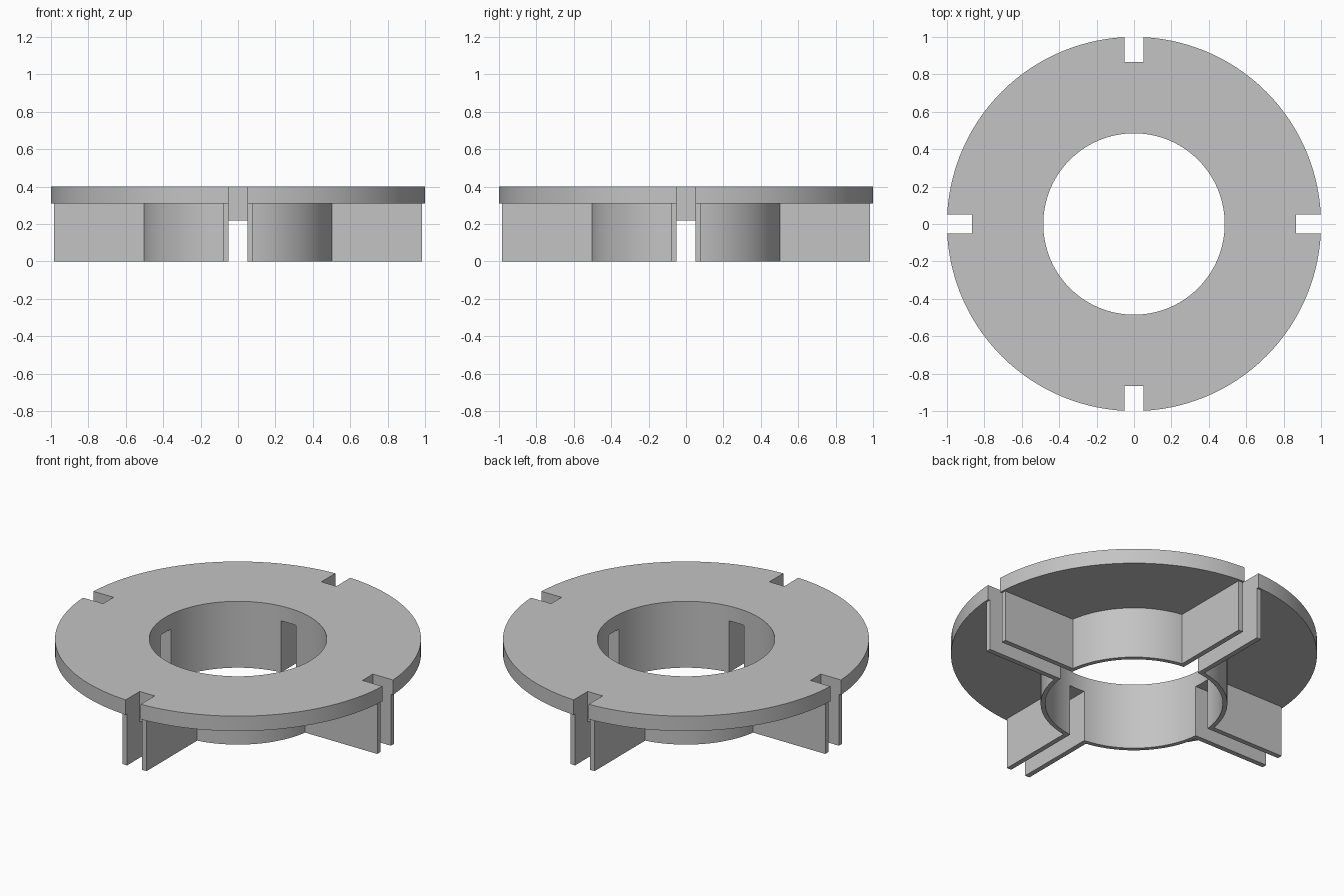
import bpy, bmesh, math
from mathutils import Matrix

cube = bpy.data.objects.get("Cube")
if cube:
    bpy.data.objects.remove(cube, do_unlink=True)

SEGMENTS = 128
HALF_GAP = 0.05      # half width of the notches and channels
WALL = 0.03          # fin thickness
FLOOR, TOP = 0.31, 0.40
HOLE, TUBE, RIM = 0.485, 0.51, 1.0
NOTCH, FIN_END = 0.865, 0.985

grey = bpy.data.materials.new("plain grey")
grey.use_nodes = True
grey.diffuse_color = (0.55, 0.55, 0.55, 1)
grey.node_tree.nodes["Principled BSDF"].inputs["Base Color"].default_value = grey.diffuse_color


def finish(name, bm):
    """Turn a bmesh into a grey object."""
    bmesh.ops.recalc_face_normals(bm, faces=bm.faces)
    mesh = bpy.data.meshes.new(name)
    bm.to_mesh(mesh)
    bm.free()
    mesh.materials.append(grey)
    obj = bpy.data.objects.new(name, mesh)
    bpy.context.collection.objects.link(obj)
    return obj


def ring(name, inner, outer, low, high):
    """Rectangular profile swept round the z axis."""
    bm = bmesh.new()
    corners = [(inner, low), (outer, low), (outer, high), (inner, high)]
    loops = []
    for i in range(SEGMENTS):
        a = 2 * math.pi * i / SEGMENTS
        loops.append([bm.verts.new((r * math.cos(a), r * math.sin(a), z)) for r, z in corners])
    for i in range(SEGMENTS):
        here, after = loops[i], loops[(i + 1) % SEGMENTS]
        for j in range(4):
            k = (j + 1) % 4
            bm.faces.new((here[j], after[j], after[k], here[k]))
    return finish(name, bm)


def four_boxes(name, xs, ys, zs):
    """The same box repeated at each quarter turn."""
    bm = bmesh.new()
    size = [b - a for a, b in (xs, ys, zs)]
    mid = [(a + b) / 2 for a, b in (xs, ys, zs)]
    for i in range(4):
        turn = Matrix.Rotation(i * math.pi / 2, 4, "Z")
        place = Matrix.Translation(mid) @ Matrix.Diagonal((*size, 1))
        bmesh.ops.create_cube(bm, size=1, matrix=turn @ place)
    return finish(name, bm)


def cut(obj, cutter):
    """Subtract the cutter, then shade the curved walls smooth."""
    mod = obj.modifiers.new("cut", "BOOLEAN")
    mod.operation, mod.solver, mod.object = "DIFFERENCE", "EXACT", cutter
    bpy.ops.object.select_all(action="DESELECT")
    bpy.context.view_layer.objects.active = obj
    obj.select_set(True)
    bpy.ops.object.modifier_apply(modifier=mod.name)
    bpy.data.objects.remove(cutter, do_unlink=True)
    bpy.ops.object.shade_smooth_by_angle(angle=math.radians(30))


gap = (-HALF_GAP, HALF_GAP)

# Flange with four rim notches
flange = ring("flange", HOLE, RIM, FLOOR, TOP)
cut(flange, four_boxes("notch_cutter", (NOTCH, RIM + 0.1), gap, (FLOOR - 0.1, TOP + 0.1)))

# Central tube split by four slots
tube = ring("tube", HOLE, TUBE, 0, FLOOR)
cut(tube, four_boxes("slot_cutter", (HOLE - 0.1, TUBE + 0.1), gap, (-0.1, FLOOR + 0.1)))

# Paired fins beside each channel
for side, name in ((1, "left_fins"), (-1, "right_fins")):
    ys = sorted((side * HALF_GAP, side * (HALF_GAP + WALL)))
    four_boxes(name, (HOLE + 0.005, FIN_END), ys, (0, FLOOR))

# Short stops hanging below the inner end of each notch
four_boxes("channel_stops", (NOTCH - WALL, NOTCH), gap, (0.22, FLOOR))
